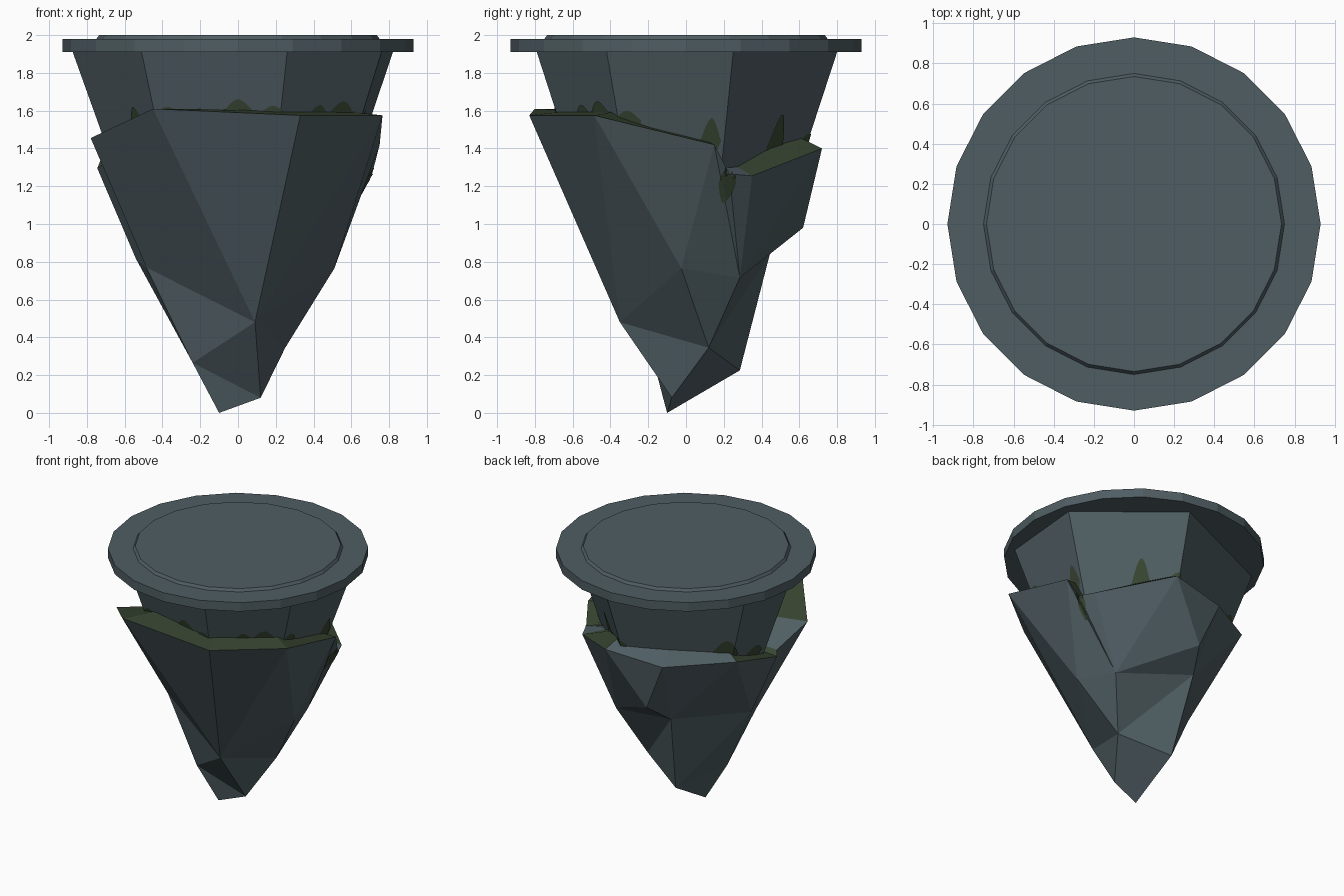
import bpy, bmesh, math
from mathutils import Vector
from mathutils.bvhtree import BVHTree

if "Cube" in bpy.data.objects:
    bpy.data.objects.remove(bpy.data.objects["Cube"])


def material(name, rgb):
    m = bpy.data.materials.new(name)
    m.diffuse_color = (*rgb, 1)
    m.use_nodes = True
    m.node_tree.nodes["Principled BSDF"].inputs["Base Color"].default_value = m.diffuse_color
    return m


ROCK = material("slate_rock", (0.078, 0.110, 0.123))
MOSS = material("dark_moss", (0.041, 0.062, 0.032))


def finish(bm, name, mats):
    me = bpy.data.meshes.new(name)
    bm.to_mesh(me)
    ob = bpy.data.objects.new(name, me)
    bpy.context.collection.objects.link(ob)
    for m in mats:
        me.materials.append(m)
    return ob


def loft(name, rings):
    """Closed solid through rings of equal point count."""
    bm = bmesh.new()
    vs = [[bm.verts.new(p) for p in r] for r in rings]
    n = len(vs[0])
    for a, b in zip(vs, vs[1:]):
        for i in range(n):
            j = (i + 1) % n
            bm.faces.new((a[i], a[j], b[j], b[i]))
    bm.faces.new(vs[0][::-1])
    bm.faces.new(vs[-1])
    bmesh.ops.recalc_face_normals(bm, faces=bm.faces)
    tree = BVHTree.FromBMesh(bm)
    finish(bm, name, [ROCK])
    return tree


def circle(r, z, n=20):
    return [(r * math.cos(2 * math.pi * i / n), r * math.sin(2 * math.pi * i / n), z) for i in range(n)]


# round platform with a shallow raised centre
loft("platform", [circle(0.93, 1.91), circle(0.93, 1.98), circle(0.75, 1.98), circle(0.735, 2.0)])

# faceted neck, tapering down into the rock shell
NECK = [(-.51, -.63), (.26, -.79), (.76, -.42), (.82, .25), (.15, .80), (-.78, .38), (-.875, -.03)]
neck_tree = loft("neck", [[(x * s, y * s, z) for x, y in NECK] for s, z in ((.75, 1.3), (1, 1.91))])

# broken rock shell: named corners, rim first
P = {
    "A": (-.45, -.80, 1.61), "C": (.33, -.83, 1.575), "B": (.765, -.485, 1.575),
    "E": (.75, .15, 1.42), "e": (.71, .23, 1.265), "F": (.66, .35, 1.255),
    "G": (.20, .72, 1.40), "T": (-.25, .65, 1.35), "U": (-.70, .365, 1.405),
    "S": (-.745, -.07, 1.295), "p": (-.71, -.12, 1.32), "P": (-.78, -.40, 1.455),
    "M": (-.485, -.18, .77), "D": (.09, -.35, .48), "I": (.51, -.025, .765),
    "H": (.41, .285, .715), "J": (.25, .12, .345), "K": (.12, -.075, .08),
    "L": (-.24, -.17, .265), "O": (-.11, .285, .225), "Q": (-.18, .445, .845),
    "V": (-.09, .62, .98), "N": (-.54, -.04, .815), "X": (-.10, -.10, 0),
}
FACES = ("ACD ADM CBD PAM BEI BID EHI HJI DIJ DJK HQJ QOJ JOXK EeH eFH FGH GVH VQH GTV TQV TUQ UNQ "
         "USN QNO NML NLO LXO LKX LDK MDL PMp pMNS").split()
RIM = "ACBEeFGTUSpP"

bm = bmesh.new()
v = {k: bm.verts.new(c) for k, c in P.items()}
for f in FACES:
    bm.faces.new([v[k] for k in f])
# ledge sloping up from the rim into the neck, mossy except at the back left
RISE = {"F": .06, "G": .10, "T": .08, "U": .06, "A": 0}
inner = {k: bm.verts.new((P[k][0] * .72, P[k][1] * .72, P[k][2] + RISE.get(k, .025))) for k in RIM}
for a, b in zip(RIM, RIM[1:] + RIM[0]):
    f = bm.faces.new((v[a], v[b], inner[b], inner[a]))
    f.material_index = 0 if a in "eGTp" else 1
bm.faces.new([inner[k] for k in RIM])
bmesh.ops.recalc_face_normals(bm, faces=bm.faces)
shell_tree = BVHTree.FromBMesh(bm)
finish(bm, "rock_shell", [ROCK, MOSS])


# moss patches: thin rounded humps projected on to the rock
def moss(name, tree, deg, z, width, height, down=0.1):
    bm = bmesh.new()
    cols, rows, grid = 16, 6, []
    for i in range(cols + 1):
        t = 2 * i / cols - 1
        a = math.radians(deg) + t * width / 2 / .75
        top = z + height * (1 - abs(t) ** 1.8) ** 1.3
        low = z - down * (1 - t * t)
        d = Vector((math.cos(a), math.sin(a), 0))
        col = []
        for j in range(rows + 1):
            h = low + (top - low) * j / rows
            hit = tree.ray_cast(d * 2 + Vector((0, 0, h)), -d)[0]
            col.append(bm.verts.new(hit + d * .006) if hit else None)
        grid.append(col)
    for p, q in zip(grid, grid[1:]):
        for j in range(rows):
            c = (p[j], q[j], q[j + 1], p[j + 1])
            if all(c):
                bm.faces.new(c)
    finish(bm, name, [MOSS])


PATCHES = [(270, 1.60, .18, .06), (285, 1.595, .12, .03), (237, 1.59, .14, .03),
           (215, 1.52, .16, .10), (308, 1.58, .14, .05), (320, 1.58, .18, .07),
           (335, 1.55, .14, .05), (11, 1.44, .12, .12), (55, 1.40, .18, .18),
           (78, 1.43, .14, .05), (150, 1.42, .2, .12), (172, 1.38, .16, .05)]
for i, (deg, z, w, h) in enumerate(PATCHES):
    moss(f"moss_patch_{i + 1}", neck_tree, deg, z, w, h)
moss("moss_drip", shell_tree, 18, 1.22, .09, .12, .11)
